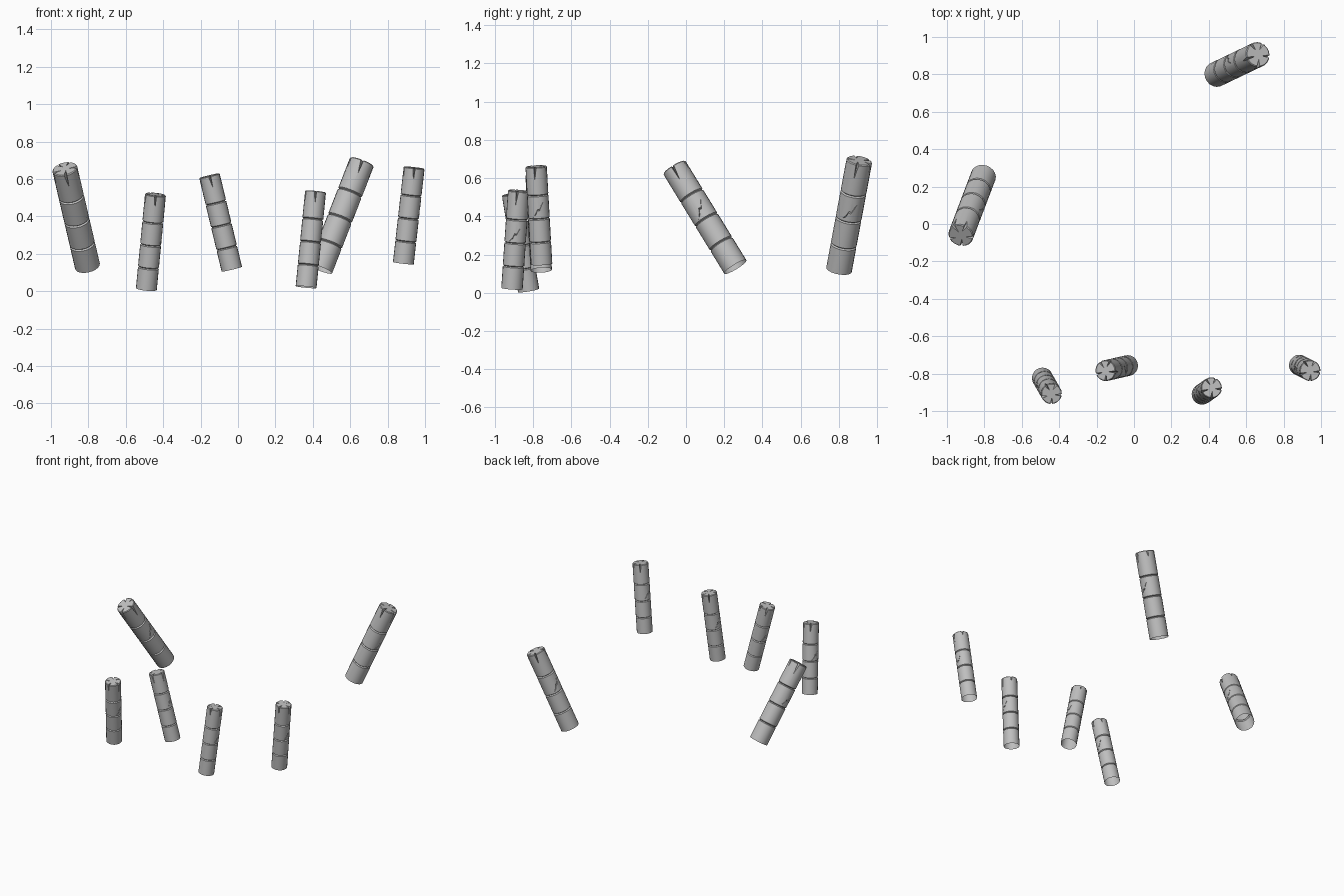
import bpy, bmesh
from math import sin, cos, pi, radians
from mathutils import Vector

cube = bpy.data.objects.get("Cube")
if cube:
    bpy.data.objects.remove(cube, do_unlink=True)

stone = bpy.data.materials.new("stone_grey")
stone.use_nodes = True
GREY = (0.52, 0.52, 0.52, 1)
stone.diffuse_color = GREY
stone.node_tree.nodes["Principled BSDF"].inputs["Base Color"].default_value = GREY

LENGTH, RADIUS, SIDES = 0.515, 0.056, 20


def polar(r, angle, z):
    return Vector((r * cos(angle), r * sin(angle), z))


def new_object(name, bm):
    bmesh.ops.recalc_face_normals(bm, faces=bm.faces[:])
    mesh = bpy.data.meshes.new(name)
    bm.to_mesh(mesh)
    bm.free()
    obj = bpy.data.objects.new(name, mesh)
    bpy.context.collection.objects.link(obj)
    return obj


def make_shaft():
    """Round shaft with three V-shaped joints and a softened top rim."""
    profile = [(RADIUS, 0)]
    for part in (0.23, 0.47, 0.71):
        z = part * LENGTH
        profile += [(RADIUS, z - 0.005), (RADIUS - 0.007, z), (RADIUS, z + 0.005)]
    profile += [(RADIUS, LENGTH - 0.004), (RADIUS - 0.004, LENGTH)]
    bm = bmesh.new()
    rings = [[bm.verts.new(polar(r, 2 * pi * i / SIDES, z)) for i in range(SIDES)]
             for r, z in profile]
    for low, high in zip(rings, rings[1:]):
        for i in range(SIDES):
            j = (i + 1) % SIDES
            bm.faces.new((low[i], low[j], high[j], high[i]))
    bm.faces.new(rings[0])
    bm.faces.new(rings[-1])
    return new_object("shaft", bm)


def add_notch(bm, degrees, depth, skew):
    """Wedge that splits the top rim and runs down the side."""
    a = radians(degrees)
    top = LENGTH + 0.01
    inner = bm.verts.new(polar(0.014, a + skew, top))
    left = bm.verts.new(polar(0.07, a - 0.14, top))
    right = bm.verts.new(polar(0.07, a + 0.14, top))
    deep = bm.verts.new(polar(0.07, a + skew * 0.3, top - depth))
    for face in ((inner, left, right), (inner, left, deep),
                 (inner, right, deep), (left, right, deep)):
        bm.faces.new(face)


def add_crack(bm, degrees, path):
    """Jagged V-shaped groove following (angle, height share, half width)."""
    rows = []
    for turn, share, half in path:
        a, z = radians(degrees + turn), share * LENGTH
        rows.append([bm.verts.new(polar(0.062, a, z + half)),
                     bm.verts.new(polar(0.062, a, z - half)),
                     bm.verts.new(polar(0.047, a, z))])
    for row, following in zip(rows, rows[1:]):
        for i in range(3):
            j = (i + 1) % 3
            bm.faces.new((row[i], row[j], following[j], following[i]))
    bm.faces.new(rows[0])
    bm.faces.new(rows[-1])


# Cutters for the split rim and the cracked sides
bm = bmesh.new()
for degrees, depth, skew in ((-92, 0.1, 0.3), (-5, 0.11, -0.3), (62, 0.07, 0.2),
                             (125, 0.1, -0.2), (198, 0.09, 0.3)):
    add_notch(bm, degrees, depth, skew)
notches = new_object("rim_notches", bm)

bm = bmesh.new()
CRACK = [(-30, 0.49, 0.001), (-12, 0.525, 0.006), (-3, 0.565, 0.006),
         (8, 0.56, 0.006), (20, 0.61, 0.005), (30, 0.64, 0.001)]
add_crack(bm, -3, CRACK)
add_crack(bm, 165, CRACK)
cracks = new_object("side_cracks", bm)

shaft = make_shaft()
for cutter in (notches, cracks):
    cutter.hide_render = True
    mod = shaft.modifiers.new(cutter.name, "BOOLEAN")
    mod.operation = "DIFFERENCE"
    mod.solver = "EXACT"
    mod.object = cutter

# Bake the cuts into one shared mesh and open its underside
depsgraph = bpy.context.evaluated_depsgraph_get()
post_mesh = bpy.data.meshes.new_from_object(shaft.evaluated_get(depsgraph))
for helper in (shaft, notches, cracks):
    bpy.data.objects.remove(helper, do_unlink=True)
bm = bmesh.new()
bm.from_mesh(post_mesh)
under = [f for f in bm.faces if all(v.co.z < 0.001 for v in f.verts)]
bmesh.ops.delete(bm, geom=under, context="FACES")
bm.to_mesh(post_mesh)
bm.free()
post_mesh.name = "cracked_post"
post_mesh.materials.clear()
post_mesh.materials.append(stone)

# Leaning posts: name, centre of base, centre of top, scale
POSTS = [
    ("large_post_right", (-0.805, 0.258, 0.135), (-0.925, -0.058, 0.65), 1.21),
    ("large_post_back", (0.44, 0.80, 0.12), (0.666, 0.908, 0.70), 1.21),
    ("small_post_right", (-0.49, -0.823, 0.012), (-0.44, -0.91, 0.53), 1),
    ("small_post_middle", (-0.033, -0.757, 0.118), (-0.152, -0.784, 0.615), 1),
    ("small_post_left", (0.364, -0.91, 0.022), (0.415, -0.875, 0.537), 1),
    ("small_post_far_left", (0.884, -0.755, 0.15), (0.942, -0.784, 0.663), 1),
]
for name, base, top, scale in POSTS:
    post = bpy.data.objects.new(name, post_mesh)
    bpy.context.collection.objects.link(post)
    lean = Vector(top) - Vector(base)
    post.rotation_mode = "QUATERNION"
    post.rotation_quaternion = Vector((0, 0, 1)).rotation_difference(lean)
    post.location = base
    post.scale = (scale, scale, scale)

# Smooth the round sides, keep the cuts sharp
bpy.ops.object.select_all(action="DESELECT")
post.select_set(True)
bpy.context.view_layer.objects.active = post
bpy.ops.object.shade_smooth_by_angle(angle=radians(30))
